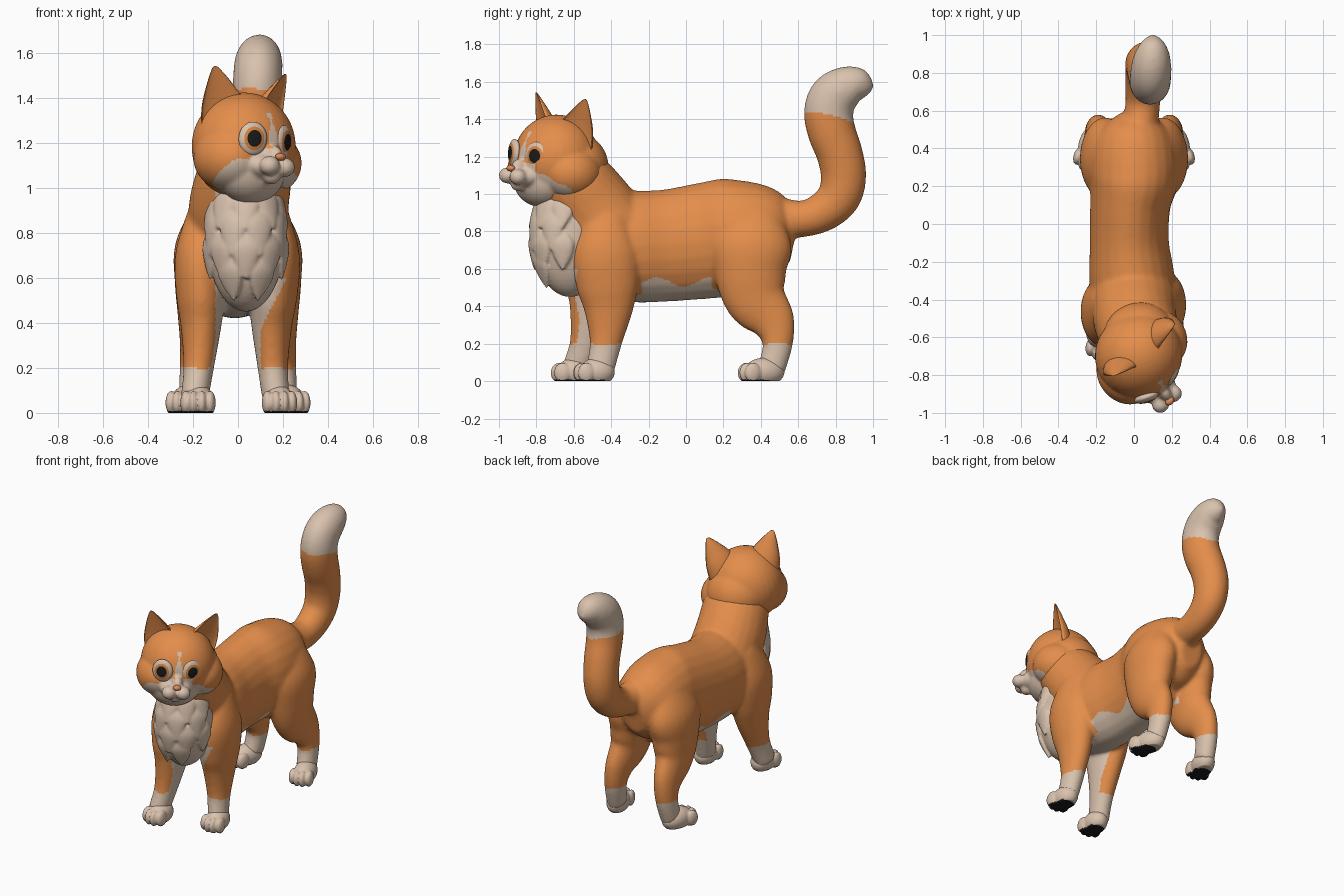
import bpy, bmesh
from math import sin, cos, pi, hypot, radians, sqrt
from mathutils import Matrix, Vector

cube = bpy.data.objects.get("Cube")
if cube:
    bpy.data.objects.remove(cube, do_unlink=True)


def material(name, rgb):
    m = bpy.data.materials.new(name)
    m.use_nodes = True
    m.diffuse_color = (*rgb, 1)
    m.node_tree.nodes["Principled BSDF"].inputs["Base Color"].default_value = (*rgb, 1)
    return m


ORANGE = material("orange fur", (0.78, 0.27, 0.07))
CREAM = material("cream fur", (0.70, 0.54, 0.42))
BLACK = material("black", (0.01, 0.01, 0.01))
AMBER = material("amber iris", (0.68, 0.23, 0.05))
NOSE = material("nose orange", (0.74, 0.26, 0.09))


def ball(bm, centre, radii, turn=Matrix(), segments=32):
    m = Matrix.Translation(centre) @ Matrix.Diagonal((*radii, 1)) @ turn
    bmesh.ops.create_uvsphere(bm, u_segments=segments, v_segments=24, radius=1, matrix=m)


def loft(bm, keys, place=Matrix(), dish=False, steps=6, sides=24):
    """Smooth tube through keys (x, y, z, side radius, depth radius)."""
    path = []
    last = len(keys) - 1
    for i in range(last):
        a, b, c, d = (keys[min(max(i + k, 0), last)] for k in (-1, 0, 1, 2))
        for s in range(steps):
            t = s / steps
            path.append([q + 0.5 * t * (r - p + t * (2 * p - 5 * q + 4 * r - w
                         + t * (3 * (q - r) + w - p))) for p, q, r, w in zip(a, b, c, d)])
    path.append(list(keys[-1]))
    rings = []
    for j, p in enumerate(path):
        before, after = path[max(j - 1, 0)], path[min(j + 1, len(path) - 1)]
        along = (Vector(after[:3]) - Vector(before[:3])).normalized()
        u = (Vector((1, 0, 0)) - along * along.x).normalized()
        v = along.cross(u)
        ring = []
        for k in range(sides):
            a = 2 * pi * k / sides
            depth = sin(a)
            if dish and depth < 0:
                depth *= -0.3
            co = Vector(p[:3]) + u * (max(p[3], 0.003) * cos(a)) + v * (max(p[4], 0.003) * depth)
            ring.append(bm.verts.new(place @ co))
        rings.append(ring)
    for r0, r1 in zip(rings, rings[1:]):
        for k in range(sides):
            n = (k + 1) % sides
            bm.faces.new((r0[k], r0[n], r1[n], r1[k]))
    bm.faces.new(rings[0][::-1])
    bm.faces.new(rings[-1])


def build(name, bm, mats, rule=None, voxel=0, relax=0, place=Matrix(), floor=None):
    """Turn bmesh into an object, fuse its parts, and colour its faces by a rule."""
    bmesh.ops.recalc_face_normals(bm, faces=bm.faces)
    me = bpy.data.meshes.new(name)
    bm.to_mesh(me)
    bm.free()
    ob = bpy.data.objects.new(name, me)
    bpy.context.collection.objects.link(ob)
    if voxel:
        fuse = ob.modifiers.new("fuse", "REMESH")
        fuse.mode = "VOXEL"
        fuse.voxel_size = voxel
        soft = ob.modifiers.new("soften", "SMOOTH")
        soft.factor = 0.5
        soft.iterations = relax
        graph = bpy.context.evaluated_depsgraph_get()
        fused = bpy.data.meshes.new_from_object(ob.evaluated_get(graph))
        ob.modifiers.clear()
        ob.data = fused
        bpy.data.meshes.remove(me)
        me = fused
        me.name = name
    if floor is not None:
        for v in me.vertices:
            v.co.z = max(v.co.z, floor)
    me.materials.clear()
    for m in mats:
        me.materials.append(m)
    for p in me.polygons:
        p.use_smooth = True
        p.material_index = rule(p.center, p.normal) if rule else 0
    ob.matrix_world = place
    return ob


# Body: torso, neck, legs and tail fused together
bm = bmesh.new()
loft(bm, [(0, -0.66, 0.73, 0.11, 0.18), (0, -0.5, 0.74, 0.2, 0.27), (-0.01, -0.3, 0.72, 0.225, 0.298),
          (-0.025, -0.1, 0.725, 0.21, 0.3), (-0.02, 0.1, 0.75, 0.213, 0.311), (0, 0.25, 0.77, 0.238, 0.316),
          (0, 0.38, 0.785, 0.23, 0.273), (0, 0.5, 0.765, 0.175, 0.21), (0, 0.578, 0.75, 0.08, 0.12)])
loft(bm, [(0, -0.4, 0.8, 0.225, 0.225), (0.005, -0.5, 0.93, 0.222, 0.224), (0.03, -0.59, 1.06, 0.21, 0.205),
          (0.035, -0.63, 1.13, 0.19, 0.18)])
loft(bm, [(0.02, 0.45, 0.88, 0.1, 0.115), (0.045, 0.62, 0.867, 0.092, 0.098), (0.05, 0.74, 0.91, 0.097, 0.107),
          (0.055, 0.82, 0.99, 0.102, 0.117), (0.06, 0.842, 1.1, 0.107, 0.122), (0.07, 0.82, 1.22, 0.109, 0.124),
          (0.08, 0.78, 1.33, 0.11, 0.129), (0.085, 0.762, 1.43, 0.11, 0.132), (0.088, 0.785, 1.51, 0.109, 0.132),
          (0.092, 0.84, 1.56, 0.106, 0.12), (0.098, 0.91, 1.583, 0.09, 0.1), (0.1, 0.965, 1.575, 0.058, 0.065),
          (0.1, 1.0, 1.565, 0.015, 0.015)])
FRONT = [(0.155, -0.42, 0.89, 0.07, 0.1), (0.165, -0.43, 0.7, 0.11, 0.172), (0.155, -0.42, 0.52, 0.109, 0.169),
         (0.15, -0.415, 0.38, 0.09, 0.132), (0.155, -0.43, 0.2, 0.068, 0.086), (0.17, -0.46, 0.06, 0.062, 0.077)]
HIND = [(0.11, 0.36, 0.92, 0.08, 0.13), (0.15, 0.35, 0.74, 0.129, 0.215), (0.16, 0.345, 0.58, 0.122, 0.193),
        (0.17, 0.375, 0.44, 0.1, 0.167), (0.185, 0.463, 0.32, 0.075, 0.122), (0.195, 0.49, 0.2, 0.065, 0.082),
        (0.205, 0.455, 0.06, 0.06, 0.075)]
loft(bm, FRONT)
loft(bm, [(-x - 0.03 * (0.87 - z), y - 0.16 * (0.87 - z), z, a, b) for x, y, z, a, b in FRONT])
for side in (1, -1):
    loft(bm, [(side * x, y, z, a, b) for x, y, z, a, b in HIND])


def body_colour(c, n):
    x, y, z = c
    inner = -n.x * x / max(abs(x), 0.001)
    if y > 0.6 and z > 0.7:
        return int(z > 1.44 - 0.2 * (y - 0.64) + 0.008 * sin(40 * x))
    if z < 0.2 + 0.006 * sin(50 * x):
        return 1
    # Belly, inner legs, patch on the left leg, then the bib
    if -0.62 < y < 0.25 and z < 0.53 + 0.025 * sin(22 * y + 5) and (-0.24 < y < 0.14 or abs(x) < 0.1):
        return 1
    if y < -0.28 and z < 0.45 + 0.03 * sin(30 * y) and inner > 0.87:
        return 1
    if x < 0 and 0.2 < y < 0.38 and 0.47 < z < 0.58 and inner > 0.5:
        return 1
    if y < -0.45 and 0.37 < z < 0.6 and 0 < x < 0.1 + 0.5 * (z - 0.37):
        return 1
    return int(y < -0.57 and z > 0.45 and -0.1 < x < 0.14)


build("body", bm, [ORANGE, CREAM], body_colour, 0.011, 16)

# Chest ruff with overlapping pointed locks
bm = bmesh.new()
mid, size = Vector((0.035, -0.62, 0.77)), Vector((0.172, 0.2, 0.32))
ball(bm, mid, size)
LOCK = [(0, 0.01, 0.1, 0.02, 0.01), (0, 0, 0.04, 0.06, 0.022), (0, -0.002, -0.03, 0.05, 0.02),
        (0, -0.008, -0.11, 0.004, 0.004)]
for z, angles in ((0.92, (-78, -40, 0, 40, 78)), (0.81, (-62, -20, 20, 62)),
                  (0.7, (-78, -40, 0, 40, 78)), (0.6, (-28, 28))):
    for a in map(radians, angles):
        spread = sqrt(1 - ((z - mid.z) / size.z) ** 2)
        spot = mid + Vector((size.x * spread * sin(a), -size.y * spread * cos(a), z - mid.z))
        out = Vector([(spot[i] - mid[i]) / size[i] ** 2 for i in range(3)]).normalized()
        across = Vector((0, 0, 1)).cross(out).normalized()
        up = across.cross(-out)
        turn = Matrix((across, -out, up)).transposed().to_4x4()
        loft(bm, LOCK, Matrix.Translation(spot) @ turn, sides=16)
build("chest_ruff", bm, [CREAM], None, 0.008, 4)


# Paws with four toes and dark soles
def paw_colour(c, n):
    return int(c.z < 0.008 and hypot(c.x / 0.08, (c.y + 0.025) / 0.09) < 1)


for name, x, y, yaw, length in (("front_left_paw", 0.18, -0.485, 5, 0.095), ("front_right_paw", -0.175, -0.605, -3, 0.095),
                                ("hind_left_paw", 0.23, 0.395, 15, 0.11), ("hind_right_paw", -0.23, 0.395, -15, 0.11)):
    bm = bmesh.new()
    ball(bm, (0, length - 0.085, 0.05), (0.07, length, 0.075))
    for toe in (-1.5, -0.5, 0.5, 1.5):
        ball(bm, (toe * 0.036, -0.075 + 0.01 * toe * toe, 0.045), (0.025, 0.046, 0.053), segments=16)
    place = Matrix.Translation((x, y, 0)) @ Matrix.Rotation(radians(yaw), 4, "Z")
    build(name, bm, [CREAM, BLACK], paw_colour, 0.007, 1, place, 0)

# Head, turned to its left and slightly tilted
HEAD = (Matrix.Translation((0.025, -0.693, 1.183)) @ Matrix.Rotation(radians(40), 4, "Z")
        @ Matrix.Rotation(radians(5), 4, "Y"))
bm = bmesh.new()
ball(bm, (0, 0, 0.002), (0.235, 0.228, 0.24))
ball(bm, (0.06, 0.055, -0.03), (0.2, 0.2, 0.19))
ball(bm, (-0.02, -0.08, -0.105), (0.17, 0.14, 0.15))
ball(bm, (-0.025, -0.2, -0.09), (0.1, 0.075, 0.06))
ball(bm, (-0.025, -0.235, -0.135), (0.04, 0.04, 0.035))
ball(bm, (-0.022, -0.23, -0.04), (0.035, 0.055, 0.045))
ball(bm, (0.135, 0, -0.06), (0.155, 0.165, 0.145))
ball(bm, (-0.11, -0.035, -0.06), (0.15, 0.17, 0.145))
for side in (1, -1):
    ball(bm, (side * 0.044 - 0.028, -0.275, -0.09), (0.047, 0.045, 0.043))


def head_colour(c, n):
    x, y, z = c
    blaze = y < -0.1 and z < 0.15 and abs(x + 0.018) < 0.02 + 0.008 * sin(45 * z) - 0.05 * max(z, 0)
    muzzle = y < -0.2 and z < -0.01 and abs(x + 0.025) < 0.1
    return int(blaze or muzzle or z < -0.12 - 0.75 * (y + 0.12) + 0.006 * sin(60 * x))


build("head", bm, [ORANGE, CREAM], head_colour, 0.009, 6, HEAD)

# Nose
bm = bmesh.new()
ball(bm, (-0.027, -0.293, -0.047), (0.026, 0.02, 0.017))
build("nose", bm, [NOSE], place=HEAD)


# Eyes and ears
def eye_colour(c, n):
    r = hypot(c.x / 0.066, c.z / 0.075)
    return 0 if c.y > 0 or r > 0.74 else 1 if r > 0.54 else 2


for side, word in ((1, "left"), (-1, "right")):
    bm = bmesh.new()
    ball(bm, (0, 0, 0), (0.066, 0.028, 0.075), Matrix.Rotation(pi / 2, 4, "X"))
    place = (HEAD @ Matrix.Translation((side * 0.09 - 0.026, -0.196 + 0.003 * side, 0.027))
             @ Matrix.Rotation(side * radians(22), 4, "Z"))
    build(word + "_eye", bm, [CREAM, AMBER, BLACK], eye_colour, place=place)

    bm = bmesh.new()
    loft(bm, [(0, 0, -0.07, 0.12, 0.095), (0, 0, 0.04, 0.096, 0.073), (0, 0, 0.13, 0.056, 0.04),
              (0, 0, 0.195, 0.019, 0.013), (0, 0, 0.21, 0.004, 0.004)], dish=True)
    place = (HEAD @ Matrix.Translation((side * 0.136 + 0.008, -0.002, 0.146)) @ Matrix.Rotation(side * 0.35, 4, "Y")
             @ Matrix.Rotation(side * 0.42, 4, "Z"))
    build(word + "_ear", bm, [ORANGE], place=place)
